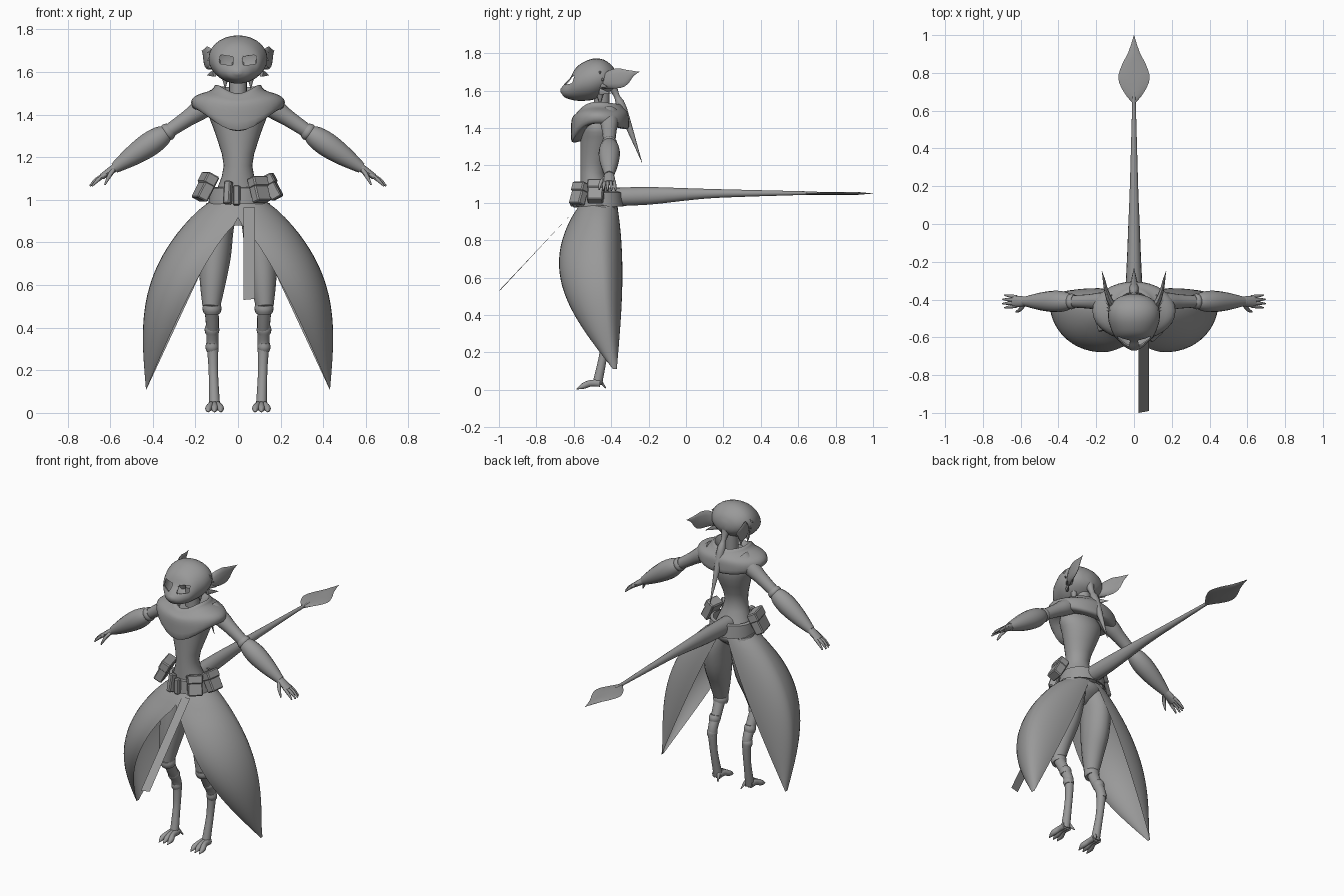
import bpy, bmesh, math
from mathutils import Vector, Matrix

cube = bpy.data.objects.get("Cube")
if cube:
    bpy.data.objects.remove(cube, do_unlink=True)

X, Y, Z = Vector((1, 0, 0)), Vector((0, 1, 0)), Vector((0, 0, 1))
MID = -.46  # depth of the body axis

grey = bpy.data.materials.new("plain grey")
grey.use_nodes = True
grey.diffuse_color = (.32, .32, .32, 1)
grey.node_tree.nodes["Principled BSDF"].inputs["Base Color"].default_value = grey.diffuse_color


def finish(name, bm, mirror=False, angle=45):
    """Turn a bmesh into a smooth shaded object, optionally mirrored in x."""
    bmesh.ops.recalc_face_normals(bm, faces=bm.faces)
    mesh = bpy.data.meshes.new(name)
    bm.to_mesh(mesh)
    bm.free()
    mesh.materials.append(grey)
    obj = bpy.data.objects.new(name, mesh)
    bpy.context.collection.objects.link(obj)
    bpy.ops.object.select_all(action='DESELECT')
    obj.select_set(True)
    bpy.context.view_layer.objects.active = obj
    bpy.ops.object.shade_smooth_by_angle(angle=math.radians(angle))
    if mirror:
        modifier = obj.modifiers.new("Mirror", 'MIRROR')
        modifier.use_mirror_merge = False
    return obj


def resample(rows, steps):
    """Catmull-Rom interpolation through rows of any width."""
    rows = [Vector(row) for row in rows]
    smooth = []
    for i in range(len(rows) - 1):
        here, there = rows[i], rows[i + 1]
        before, after = rows[max(i - 1, 0)], rows[min(i + 2, len(rows) - 1)]
        leave, arrive = (there - before) / 2, (after - here) / 2
        for k in range(steps):
            t = k / steps
            ease = t * t * (3 - 2 * t)
            smooth.append(here.lerp(there, ease) + leave * t * (1 - t) ** 2 - arrive * t * t * (1 - t))
    return smooth + [rows[-1]]


def skin(bm, rings, closed=True):
    """Bridge rows of vertices with quads."""
    count = len(rings[0])
    for lower, upper in zip(rings, rings[1:]):
        for j in range(count if closed else count - 1):
            k = (j + 1) % count
            bm.faces.new((lower[j], lower[k], upper[k], upper[j]))


def circle(count):
    """Cosine and sine pairs around a full turn."""
    return [(math.cos(math.tau * j / count), math.sin(math.tau * j / count)) for j in range(count)]


def tube(name, stations, ref=Z, axis=None, sides=16, steps=3, mirror=False):
    """Elliptical tube; a station is x, y, z, width and an optional height."""
    rows = resample([s if len(s) == 5 else (*s, s[3]) for s in stations], steps)
    centres = [Vector(row[:3]) for row in rows]
    bm, rings = bmesh.new(), []
    for i, row in enumerate(rows):
        along = axis or (centres[min(i + 1, len(rows) - 1)] - centres[max(i - 1, 0)]).normalized()
        across = ref.cross(along).normalized()
        width, height = (max(radius, .001) for radius in row[3:])
        rings.append([bm.verts.new(centres[i] + across * width * c + along.cross(across) * height * s)
                      for c, s in circle(sides)])
    skin(bm, rings)
    bm.faces.new(rings[0])
    bm.faces.new(rings[-1])
    return finish(name, bm, mirror)


def box(name, matrix, size, bevel=.006, mirror=False):
    bm = bmesh.new()
    bmesh.ops.create_cube(bm, size=1, matrix=matrix @ Matrix.Diagonal((*size, 1)))
    bmesh.ops.bevel(bm, geom=bm.edges[:], offset=bevel, segments=1, affect='EDGES')
    return finish(name, bm, mirror, angle=30)


# Head: hollow shell running from snout to nape, with open eye holes
head = tube("head", [(0, *station) for station in (
    (-.67, 1.6, .012, .01), (-.65, 1.6, .05, .035), (-.62, 1.61, .08, .057), (-.595, 1.63, .103, .083),
    (-.56, 1.645, .12, .1), (-.5, 1.66, .137, .11), (-.44, 1.67, .13, .095),
    (-.39, 1.667, .085, .06), (-.37, 1.66, .02))], axis=Y, sides=28)
shell = head.modifiers.new("Shell", 'SOLIDIFY')
shell.thickness = .006
slant = Matrix.Rotation(-.15, 4, 'Y')
cutter = box("eye_cutter", Matrix.Translation((.054, -.62, 1.655)) @ slant, (.064, .2, .042), mirror=True)
cutter.hide_render = True
cutter.hide_set(True)
holes = head.modifiers.new("Eye holes", 'BOOLEAN')
holes.object = cutter

# Ears and the tufts in front of them
tube("ear", [(.1, -.45, 1.64, .02, .03), (.13, -.4, 1.66, .016, .05), (.15, -.34, 1.67, .01, .05),
             (.16, -.29, 1.69, .006, .018), (.17, -.25, 1.7, 0)], sides=12, mirror=True)
for i in range(4):
    height = 1.7 - .035 * i
    tube("cheek_tuft", [(.11, MID, height, .01, .02), (.145, MID + .02 * i, height - .01, 0)],
         sides=6, steps=1, mirror=True)
tube("nape_tuft", [(.06, MID, 1.6, .025), (.06, MID, 1.52, 0)], ref=X, sides=8, mirror=True)

# Braid behind the head
tube("braid", [(0, -.4, 1.64, .03), (0, -.37, 1.57, .015), (0, -.34, 1.5, .025), (0, -.235, 1.215, 0)],
     ref=X, sides=10)

# Torso: height, depth and width, all sharing one straight front
tube("torso", [(0, depth - .565, z, depth, width) for z, depth, width in (
    (.88, .06, .05), (.95, .1, .12), (1.02, .09, .11), (1.16, .065, .067),
    (1.32, .09, .11), (1.4, .09, .135), (1.48, .07, .1))], ref=X, axis=Z, sides=24)
tube("neck", [(0, -.45, z, .042) for z in (1.45, 1.6)], ref=X)

# Draped cowl: height, half width, half depth and the dip of the front
bm, rings = bmesh.new(), []
for z, width, depth, dip in resample([
        (1.47, .06, .07, 0), (1.54, .1, .1, .04), (1.515, .125, .13, .04), (1.49, .195, .15, .04),
        (1.46, .22, .155, .07), (1.425, .2, .15, .1), (1.43, .12, .1, .1)], 3):
    rings.append([bm.verts.new((width * c, MID + depth * s,
                                z - dip * (max(0, -s) ** 3 + .3 * max(0, s))))
                  for c, s in circle(32)])
skin(bm, rings)
finish("cowl", bm, angle=60)


def arm_tube(name, profile, **options):
    """Tube along the straight slope of the arm; the profile is x, width, height."""
    stations = [(x, -.41, 1.543 - .68 * x, *radii) for x, *radii in profile]
    return tube(name, stations, mirror=True, **options)


# Arms, puffed sleeves and hands
arm_tube("upper_arm", [(.1, .05), (.18, .047), (.24, .038), (.36, .03)])
arm_tube("elbow_band", [(.315, .035), (.33, .042), (.345, .035)])
arm_tube("sleeve", [(.325, .03), (.36, .05), (.42, .057), (.5, .046), (.58, .025)])
arm_tube("palm", [(.56, .022, .02), (.6, .029, .018), (.64, .029, .014)], sides=12)
for i in range(4):
    spread = (i - 1.5) * .016
    reach = .685 + .01 * (i in (1, 2))
    tube("finger", [(.62, spread - .41, 1.12, .009), (reach - .03, spread * 1.2 - .41, 1.095, .009),
                    (reach, spread * 1.4 - .41, 1.065, .004)], sides=8, mirror=True)
tube("thumb", [(.585, -.43, 1.14, .011), (.605, -.455, 1.11, .01), (.625, -.465, 1.07, .004)],
     sides=8, mirror=True)

# Legs with backward hocks
tube("thigh", [(.075, -.45, .97, .075), (.095, -.455, .87, .1, .075), (.108, -.475, .74, .095, .075),
               (.118, -.505, .62, .07, .062), (.125, -.525, .5, .042)], ref=X, mirror=True)
tube("shin", [(.125, -.52, .5, .034), (.12, -.475, .41, .03), (.12, -.435, .33, .028),
              (.117, -.435, .25, .024), (.115, -.445, .17, .022), (.11, -.475, .03, .026)],
     ref=X, mirror=True)
for name, y, z, radius in (("knee_cuff", -.52, .49, .045), ("shin_wrap", MID, .39, .035),
                           ("hock_wrap", -.434, .31, .031)):
    tube(name, [(.122, y + lift / 4, z - lift, radius - abs(lift) / 4) for lift in (-.02, 0, .02)],
         ref=X, mirror=True)

# Feet with clawed toes
for i in (-1, 0, 1):
    root = .11 + i * .017
    tip = root + i * .012
    tube("toe", [(root, MID, .035, .014, .02), (root, -.51, .035, .015, .018),
                 (tip, -.55, .02, .016), (tip, -.585, .004, .002)], sides=10, mirror=True)
tube("dew_claw", [(.095, MID, .05, .012), (.08, -.43, .01, .003)], sides=8, mirror=True)

# Tail and its spade tip
tube("tail", [(0, -.43, 1.03, .05), (0, -.2, 1.037, .038, .047), (0, 0, 1.045, .03, .033),
              (0, .2, 1.05, .022), (0, .7, 1.052, .008)])
tube("tail_spade", [(0, y, 1.05, width, .008 * (y < 1)) for y, width in (
    (.64, .008), (.7, .055), (.77, .083), (.84, .065), (.91, .03), (1, 0))], axis=Y, sides=8)

# Split skirt: each level is a half oval from the front edge round the hip to the back edge
bm, rings = bmesh.new(), []
levels, columns = 24, 20
for i in range(levels + 1):
    t = i / levels
    bulge = math.sin(math.pi * t ** .8)
    belly = math.sin(math.pi * t ** .88)
    front = Vector((.43 * max(0, (t - .11) / .89) ** .75, -.565 + .175 * t - .185 * belly))
    back = Vector((.02 + .41 * t, -.37 + .03 * bulge))
    outer = Vector((.135 + .297 * t + .147 * bulge, MID + .07 * t * t))
    ring = []
    for j in range(columns + 1):
        turn = math.pi * (j / columns - .5)
        edge = front if turn < 0 else back
        x = edge.x + (outer.x - edge.x) * math.cos(turn)
        y = outer.y + (edge.y - outer.y) * abs(math.sin(turn))
        ring.append(bm.verts.new((x, y, .99 - .88 * t)))
    rings.append(ring)
skin(bm, rings, closed=False)
finish("skirt_panel", bm, mirror=True, angle=60)

# Flat strap swinging forward from the belt
bm = bmesh.new()
left, right = .08, .025
bm.faces.new([bm.verts.new(corner) for corner in (
    (right, -.59, .965), (left, -.59, .965), (left, -.99, .535), (right, -1, .53))])
finish("front_strap", bm)

# Belt
bm, rings = bmesh.new(), []
for z, grow in ((.985, 0), (.98, .014), (1.055, .006), (1.06, -.012)):
    rings.append([bm.verts.new(((.125 + grow) * c, MID + (.112 + grow) * s, z)) for c, s in circle(32)])
skin(bm, rings)
finish("belt", bm)

# Pouches: angle around the belt, width and height; those at the sides lean out
for angle, width, height in ((-8, .085, .12), (-48, .085, .12), (195, .12, .13),
                             (-93, .034, .095), (-110, .034, .11)):
    turn = math.radians(angle)
    side = abs(math.cos(turn))
    reach = .128 + .032 * side
    place = (Matrix.Translation((reach * math.cos(turn), MID + reach * math.sin(turn), 1.02 + .04 * side))
             @ Matrix.Rotation(turn, 4, 'Z') @ Matrix.Rotation(-.5 * side, 4, 'Y'))
    depth = .03 + .025 * side
    box("belt_pouch", place, (depth, width, height))
    if side > .5:
        flap = place @ Matrix.Translation((.004, 0, height * .3))
        box("pouch_flap", flap, (depth + .006, width + .006, height * .42))
